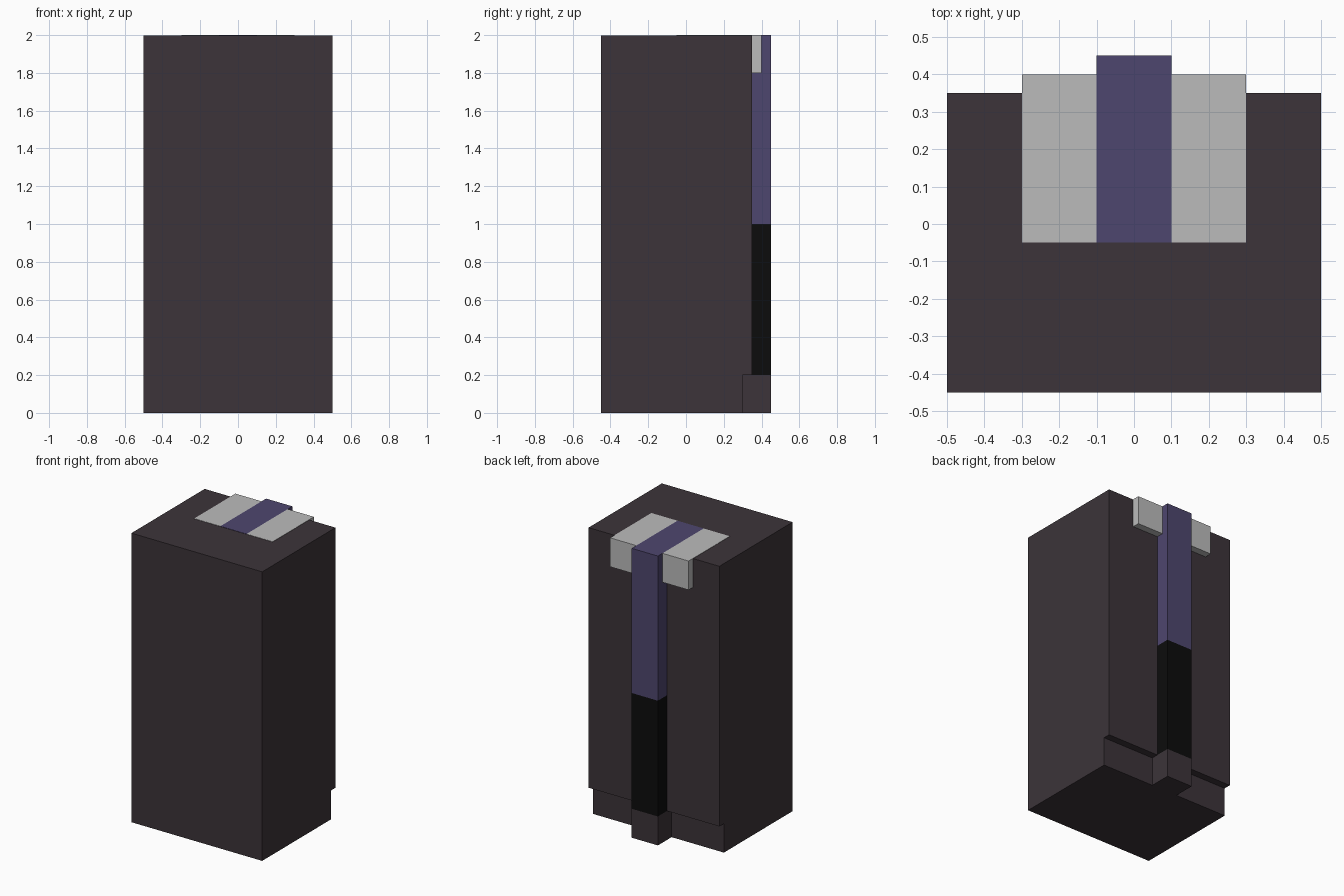
import bpy
import bmesh

cube = bpy.data.objects.get("Cube")
if cube:
    bpy.data.objects.remove(cube, do_unlink=True)


def material(name, rgb):
    m = bpy.data.materials.new(name)
    m.use_nodes = True
    m.diffuse_color = (*rgb, 1)
    bsdf = next(n for n in m.node_tree.nodes if n.type == 'BSDF_PRINCIPLED')
    bsdf.inputs["Base Color"].default_value = (*rgb, 1)
    return m


charcoal = material("charcoal", (0.045, 0.034, 0.041))
purple = material("purple", (0.076, 0.061, 0.156))
black = material("black", (0.0037, 0.0037, 0.0037))
grey = material("light grey", (0.5, 0.5, 0.5))


def extrude_x(name, profile, x0, x1, mat):
    """Extrude a closed (y, z) profile from x0 to x1."""
    bm = bmesh.new()
    face = bm.faces.new([bm.verts.new((x0, y, z)) for y, z in profile])
    ext = bmesh.ops.extrude_face_region(bm, geom=[face])
    verts = [g for g in ext["geom"] if isinstance(g, bmesh.types.BMVert)]
    bmesh.ops.translate(bm, verts=verts, vec=(x1 - x0, 0, 0))
    bmesh.ops.recalc_face_normals(bm, faces=bm.faces)
    mesh = bpy.data.meshes.new(name)
    bm.to_mesh(mesh)
    bm.free()
    mesh.materials.append(mat)
    obj = bpy.data.objects.new(name, mesh)
    bpy.context.collection.objects.link(obj)
    return obj


def rect(y0, y1, z0, z1):
    return [(y0, z0), (y1, z0), (y1, z1), (y0, z1)]


# Main block with a recessed step along the back of the base;
# its top sits a hair below the inlays
TOP = 1.998
extrude_x("body", [(-0.45, 0), (0.30, 0), (0.30, 0.2), (0.35, 0.2),
                   (0.35, TOP), (-0.45, TOP)], -0.5, 0.5, charcoal)

# Central strap: over the top and down the back
extrude_x("upper_strap", [(-0.05, 1.8), (0.35, 1.8), (0.35, 1.0), (0.45, 1.0),
                          (0.45, 2.0), (-0.05, 2.0)], -0.1, 0.1, purple)
extrude_x("lower_strap", rect(0.35, 0.45, 0.2, 1.0), -0.1, 0.1, black)
extrude_x("strap_foot", rect(0.30, 0.45, 0.0, 0.2), -0.1, 0.1, charcoal)

# Pale blocks either side of the strap
for side, x0 in (("right", -0.3), ("left", 0.1)):
    extrude_x(side + "_block", rect(-0.05, 0.40, 1.8, 2.0), x0, x0 + 0.2, grey)
